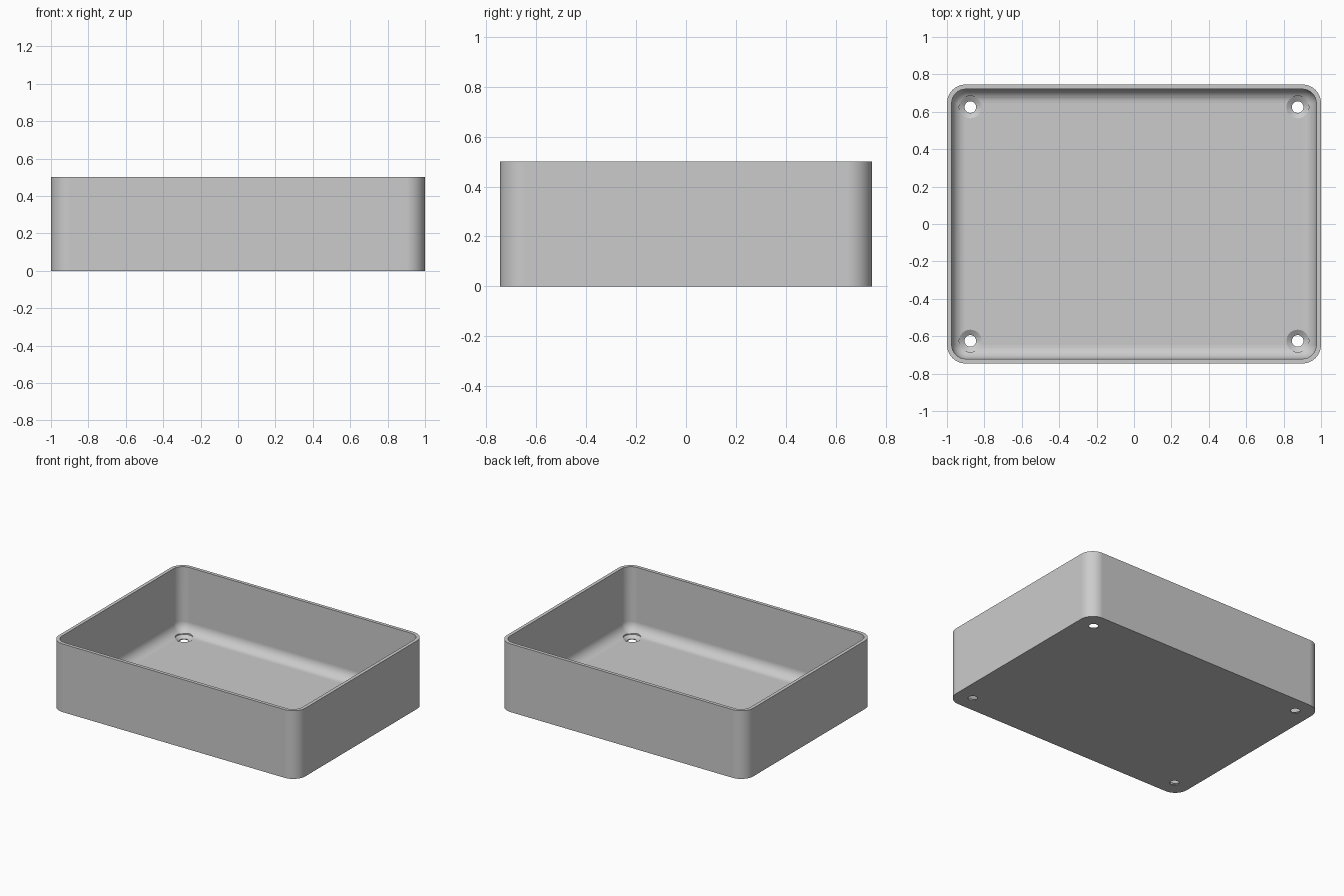
import bpy
import bmesh
from math import cos, sin, pi

cube = bpy.data.objects.get("Cube")
if cube:
    bpy.data.objects.remove(cube, do_unlink=True)

HALF_X, HALF_Y, HEIGHT = 1.0, 0.746, 0.5
WALL, FLOOR = 0.025, 0.025
CORNER = 0.1               # outer corner radius
FILLET = CORNER - WALL     # inner corner and floor fillet radius
STEPS = 8                  # segments per quarter round

grey = bpy.data.materials.new("light_grey")
grey.use_nodes = True
colour = (0.6, 0.6, 0.6, 1.0)
grey.diffuse_color = colour
grey.node_tree.nodes["Principled BSDF"].inputs["Base Color"].default_value = colour


def make_object(name, bm):
    bmesh.ops.remove_doubles(bm, verts=bm.verts, dist=1e-5)
    bmesh.ops.recalc_face_normals(bm, faces=bm.faces)
    mesh = bpy.data.meshes.new(name)
    bm.to_mesh(mesh)
    bm.free()
    mesh.materials.append(grey)
    obj = bpy.data.objects.new(name, mesh)
    bpy.context.collection.objects.link(obj)
    return obj


def loft(bm, rings):
    """Skin closed rings of points and cap both ends."""
    loops = [[bm.verts.new(p) for p in ring] for ring in rings]
    for a, b in zip(loops, loops[1:]):
        for i in range(len(a)):
            j = (i + 1) % len(a)
            bm.faces.new((a[i], a[j], b[j], b[i]))
    bm.faces.new(loops[0])
    bm.faces.new(loops[-1])


def rounded_rectangle(inset, z):
    radius = max(CORNER - inset, 0.0)
    cx, cy = HALF_X - CORNER, HALF_Y - CORNER
    points = []
    for quarter, (sx, sy) in enumerate(((1, 1), (-1, 1), (-1, -1), (1, -1))):
        for i in range(STEPS + 1):
            a = (quarter + i / STEPS) * pi / 2
            points.append((sx * cx + radius * cos(a), sy * cy + radius * sin(a), z))
    return points


# Tray: outer wall, rim, inner wall, then a quarter round into the floor
rings = [rounded_rectangle(0, 0), rounded_rectangle(0, HEIGHT), rounded_rectangle(WALL, HEIGHT)]
for i in range(STEPS + 1):
    a = i / STEPS * pi / 2
    rings.append(rounded_rectangle(WALL + FILLET * (1 - cos(a)), FLOOR + FILLET * (1 - sin(a))))
bm = bmesh.new()
loft(bm, rings)
tray = make_object("tray", bm)

# Countersunk screw holes in the four corners of the floor
profile = [(0.031, -0.05), (0.031, 0.006), (0.06, FLOOR), (0.06, 0.12)]
bm = bmesh.new()
for sx in (-1, 1):
    for sy in (-1, 1):
        loft(bm, [[(sx * 0.875 + r * cos(i * pi / 16), sy * 0.625 + r * sin(i * pi / 16), z)
                   for i in range(32)] for r, z in profile])
cutter = make_object("screw_hole_cutter", bm)
cutter.hide_render = True

bpy.ops.object.select_all(action="DESELECT")
tray.select_set(True)
bpy.context.view_layer.objects.active = tray
cut = tray.modifiers.new("screw_holes", "BOOLEAN")
cut.operation = "DIFFERENCE"
cut.solver = "EXACT"
cut.object = cutter
bpy.ops.object.modifier_apply(modifier=cut.name)
bpy.data.objects.remove(cutter, do_unlink=True)

# Smooth rounds with crisp edges and evenly shaded flats
bpy.ops.object.shade_smooth_by_angle(angle=pi / 6)
weighted = tray.modifiers.new("even_flats", "WEIGHTED_NORMAL")
weighted.keep_sharp = True
